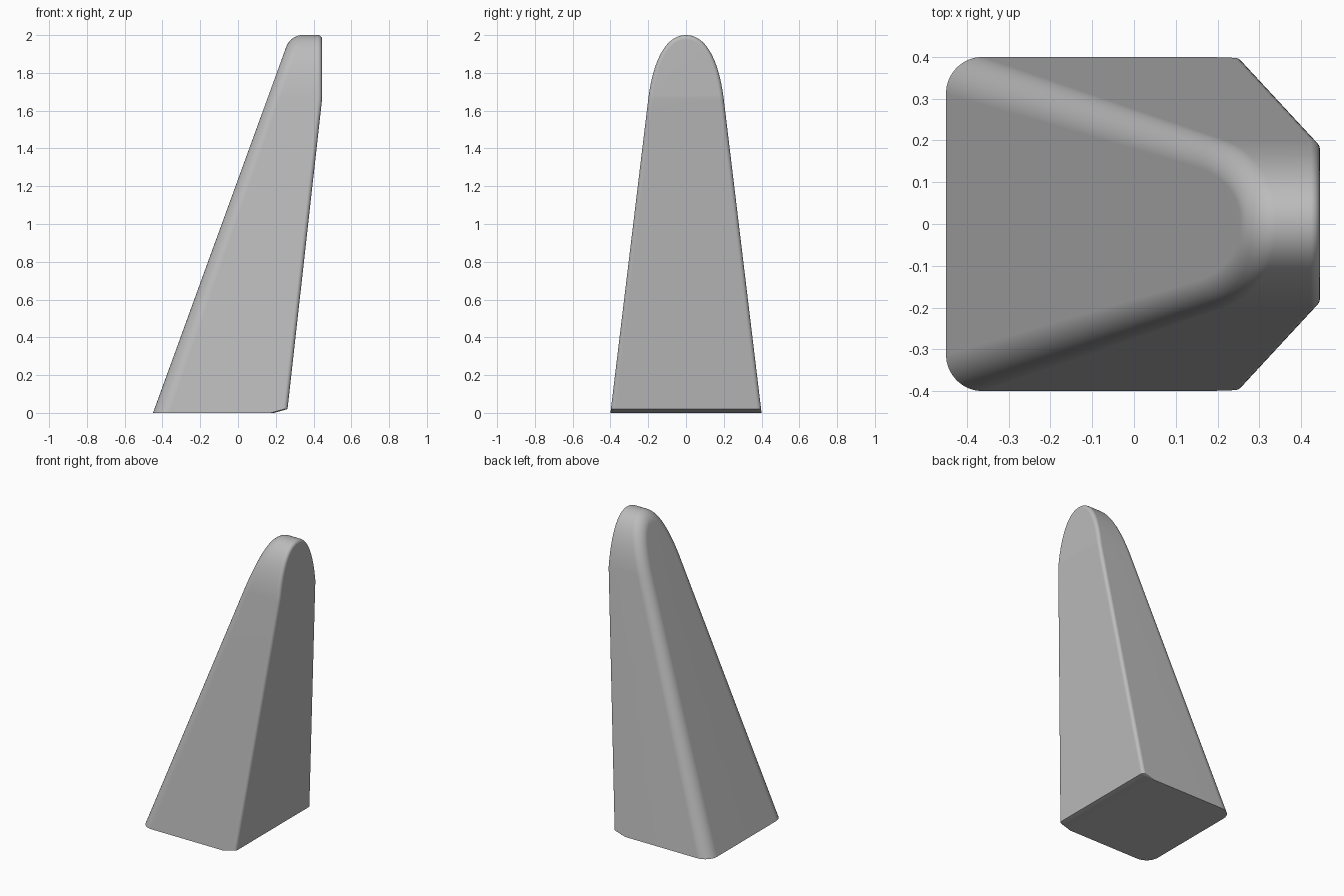
import bpy, bmesh, math
from mathutils import Vector

cube = bpy.data.objects.get("Cube")
if cube:
    bpy.data.objects.remove(cube)

ARCH_STEPS = 20
FILLET_STEPS = 8


def left_x(z):
    """Sloping face."""
    return -0.45 + 0.364 * z


def right_x(z):
    """Chamfered foot, leaning back face, then an upright tip."""
    if z < 0.02:
        return 0.19 + 3.6 * z
    return min(0.262 + 0.183 * (z - 0.02) / 1.64, 0.445)


# Half of the arched outline (y, z): straight flank, then a curved crown
ctrl = [Vector(p) for p in ((0.2, 1.66), (0.175, 1.86), (0.11, 2.0), (0, 2.0))]
half = [Vector((0.4 - 0.2 * z / 1.66, z)) for z in (0, 0.02, 0.4, 0.8, 1.2)]
for i in range(ARCH_STEPS + 1):
    t = i / ARCH_STEPS
    s = 1 - t
    half.append(s**3 * ctrl[0] + 3 * s * s * t * ctrl[1] + 3 * s * t * t * ctrl[2] + t**3 * ctrl[3])
outline = half + [Vector((-p.x, p.y)) for p in reversed(half[:-1])]
count = len(outline)


def inset(i, d):
    """Move an outline point inwards, keeping the foot rows level."""
    p = outline[i]
    if p.y < 0.03:
        return Vector((p.x - math.copysign(d, p.x), p.y))
    tangent = outline[i + 1] - outline[i - 1]
    return p + Vector((-tangent.y, tangent.x)).normalized() * d


bm = bmesh.new()


def ring(side, angle):
    verts = []
    for i, p in enumerate(outline):
        r = 0.088 - 0.014 * p.y if side > 0 else 0.022
        q = inset(i, r * (1 - math.sin(angle)))
        edge = left_x(q.y) if side > 0 else right_x(q.y)
        verts.append(bm.verts.new((edge + side * r * (1 - math.cos(angle)), q.x, q.y)))
    return verts


# Rings run from the sloping face, over its fillet, to the back face
angles = [math.pi / 2 * k / FILLET_STEPS for k in range(FILLET_STEPS + 1)]
rings = [ring(1, a) for a in angles] + [ring(-1, a) for a in reversed(angles)]
for a, b in zip(rings, rings[1:]):
    for i in range(count - 1):
        bm.faces.new((a[i], a[i + 1], b[i + 1], b[i]))

# End faces as level bands, closing at the crown
for r in (rings[0], rings[-1]):
    mid = count // 2
    for i in range(mid - 1):
        bm.faces.new((r[i], r[i + 1], r[-2 - i], r[-1 - i]))
    bm.faces.new((r[mid - 1], r[mid], r[mid + 1]))

# Underside
bm.faces.new([r[0] for r in rings] + [r[-1] for r in reversed(rings)])
bmesh.ops.recalc_face_normals(bm, faces=bm.faces)

mesh = bpy.data.meshes.new("wedge_body")
bm.to_mesh(mesh)
bm.free()
body = bpy.data.objects.new("wedge_body", mesh)
bpy.context.collection.objects.link(body)

# Plain grey
grey = bpy.data.materials.new("grey")
grey.use_nodes = True
grey.diffuse_color = (0.5, 0.5, 0.5, 1)
grey.node_tree.nodes["Principled BSDF"].inputs["Base Color"].default_value = (0.5, 0.5, 0.5, 1)
mesh.materials.append(grey)

bpy.context.view_layer.objects.active = body
body.select_set(True)
bpy.ops.object.shade_smooth_by_angle(angle=math.radians(30))
weighted = body.modifiers.new("even_shading", "WEIGHTED_NORMAL")
weighted.keep_sharp = True
